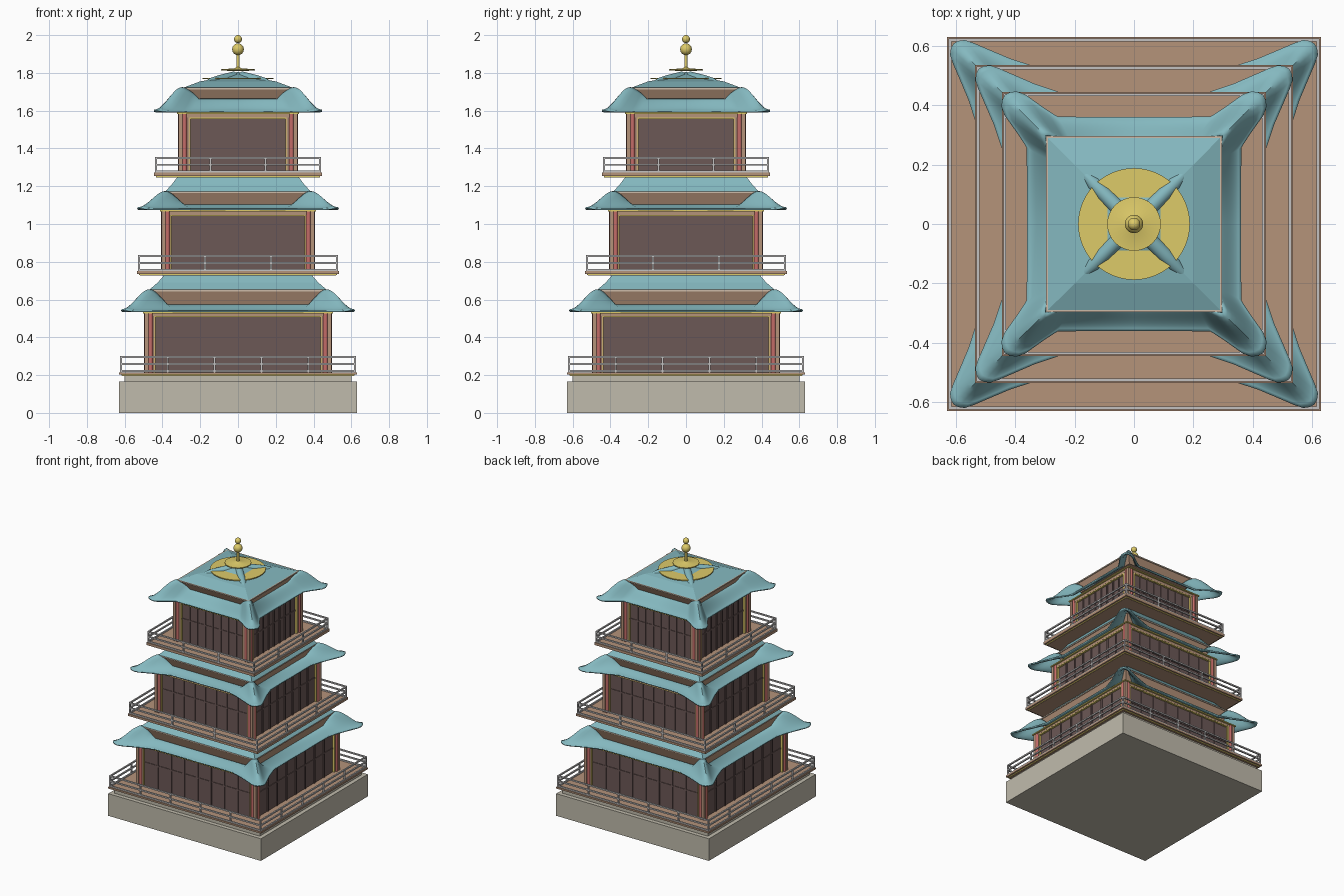
import bpy, bmesh, math
from mathutils import Matrix, Vector

cube = bpy.data.objects.get("Cube")
if cube:
    bpy.data.objects.remove(cube, do_unlink=True)


def linear(hexcode):
    vals = [int(hexcode[i:i + 2], 16) / 255 for i in (0, 2, 4)]
    return tuple(v / 12.92 if v < 0.04 else ((v + 0.055) / 1.055) ** 2.4 for v in vals) + (1,)


def material(name, hexcode):
    m = bpy.data.materials.new(name)
    m.use_nodes = True
    m.diffuse_color = linear(hexcode)
    m.node_tree.nodes["Principled BSDF"].inputs["Base Color"].default_value = linear(hexcode)
    return m


STONE = material("stone", "C0BBAC")
WOOD = material("tan wood", "B5937A")
TEAL = material("teal tile", "84B8BF")
PANEL = material("dark panel", "6C5856")
RED = material("red column", "C46C68")
GOLD = material("gold", "DECB69")
RAIL = material("grey rail", "C4C2C2")
TRIM = material("pale trim", "CDBBA8")


def finish(name, bm, mat, smooth=False):
    bmesh.ops.recalc_face_normals(bm, faces=bm.faces[:])
    me = bpy.data.meshes.new(name)
    bm.to_mesh(me)
    bm.free()
    ob = bpy.data.objects.new(name, me)
    bpy.context.scene.collection.objects.link(ob)
    me.materials.append(mat)
    if smooth:
        bpy.ops.object.select_all(action='DESELECT')
        ob.select_set(True)
        bpy.context.view_layer.objects.active = ob
        bpy.ops.object.shade_smooth_by_angle(angle=math.radians(50))
    return ob


def spin(i):
    return Matrix.Rotation(i * math.pi / 2, 4, 'Z')


def add_box(bm, x, y, z, turn=Matrix()):
    size = Matrix.Diagonal((x[1] - x[0], y[1] - y[0], z[1] - z[0], 1))
    mid = Matrix.Translation((sum(x) / 2, sum(y) / 2, sum(z) / 2))
    bmesh.ops.create_cube(bm, size=1, matrix=turn @ mid @ size)


def four_boxes(bm, x, y, z):
    for i in range(4):
        add_box(bm, x, y, z, spin(i))


def square_loft(name, mat, rings):
    """Stack of square rings given as (half width, height)."""
    bm = bmesh.new()
    loops = [[bm.verts.new((sx * h, sy * h, z)) for sx, sy in ((-1, -1), (1, -1), (1, 1), (-1, 1))]
             for h, z in rings]
    for a, b in zip(loops, loops[1:]):
        for i in range(4):
            j = (i + 1) % 4
            bm.faces.new((a[i], a[j], b[j], b[i]))
    bm.faces.new(loops[0][::-1])
    bm.faces.new(loops[-1])
    return finish(name, bm, mat)


def lathe(name, mat, profile, steps=32):
    bm = bmesh.new()
    verts = [bm.verts.new((r, 0, z)) for r, z in profile]
    edges = [bm.edges.new(p) for p in zip(verts, verts[1:])]
    bmesh.ops.spin(bm, geom=verts + edges, cent=(0, 0, 0), axis=(0, 0, 1),
                   angle=math.tau, steps=steps)
    bmesh.ops.remove_doubles(bm, verts=bm.verts[:], dist=0.0005)
    return finish(name, bm, mat, True)


def balcony(tag, half, z0, z1, rail_top, bays):
    square_loft(tag + "_deck", WOOD, [(half, z0 + 0.008), (half, z1)])
    square_loft(tag + "_deck_trim", GOLD, [(half - 0.012, z0 + 0.002), (half - 0.012, z0 + 0.008)])
    square_loft(tag + "_deck_underside", WOOD, [(half - 0.016, z0), (half - 0.016, z0 + 0.004)])
    bm = bmesh.new()
    r, t = half - 0.01, 0.005
    gap = (rail_top - z1) / 2.3
    for k in range(3):
        z = rail_top - k * gap
        four_boxes(bm, (-r - t, r + t), (-r - t, -r + t), (z - 2 * t, z))
    for k in range(bays):
        x = -r + 2 * r * k / bays
        four_boxes(bm, (x - t, x + t), (-r - t, -r + t), (z1, rail_top))
    finish(tag + "_railing", bm, RAIL)


def walls(tag, half, panel, z0, z1, head):
    core = half - 0.015
    square_loft(tag + "_walls", PANEL, [(core, z0), (core, z1)])
    # raised door battens
    bm = bmesh.new()
    n = 8
    for k in range(1, n):
        x = -panel + 2 * panel * k / n
        four_boxes(bm, (x - 0.006, x + 0.006), (-core - 0.006, -core), (z0, head))
    zm = z0 + (head - z0) * 0.6
    four_boxes(bm, (-panel, panel), (-core - 0.004, -core), (zm - 0.005, zm + 0.005))
    finish(tag + "_door_battens", bm, PANEL)
    # lintels and jambs
    bm = bmesh.new()
    four_boxes(bm, (-half, half), (-half, -core), (head + 0.006, z1))
    for s in (-1, 1):
        mid = s * (panel + 0.011)
        four_boxes(bm, (mid - 0.008, mid + 0.008), (-half + 0.002, -core), (z0, head + 0.01))
        four_boxes(bm, (s * half - 0.005, s * half + 0.005), (-half - 0.005, -core), (z0, z1))
    finish(tag + "_wall_frame", bm, WOOD)
    # gold edging around the doors and on top of the wall
    bm = bmesh.new()
    four_boxes(bm, (-panel - 0.003, panel + 0.003), (-half + 0.001, -core), (head, head + 0.006))
    for s in (-1, 1):
        four_boxes(bm, (s * panel - 0.003, s * panel + 0.003), (-half + 0.001, -core), (z0, head))
    add_box(bm, (-half - 0.012, half + 0.012), (-half - 0.012, half + 0.012), (z1, z1 + 0.008))
    finish(tag + "_gold_edging", bm, GOLD)
    # clustered corner columns
    bm = bmesh.new()
    for i in range(4):
        for x, y in ((half - 0.012, 0.012 - half), (half - 0.027, 0.006 - half),
                     (half - 0.006, 0.027 - half)):
            place = spin(i) @ Matrix.Translation((x, y, (z0 + z1) / 2))
            bmesh.ops.create_cone(bm, segments=12, radius1=0.013, radius2=0.013,
                                  depth=z1 - z0, cap_ends=True, matrix=place)
    finish(tag + "_corner_columns", bm, RED, True)


def roof(tag, eave, ze, zi, cap, zc, reach):
    """Band under the cap and a tiled skirt whose corners sweep up to the cap."""
    inner = cap - 0.035
    square_loft(tag + "_band", WOOD, [(inner, zi - 0.006), (cap - 0.004, zc - 0.004)])
    square_loft(tag + "_cap_rim", TRIM, [(cap, zc - 0.007), (cap, zc + 0.002)])
    k = cap
    # from the corner diagonal to the middle of a side
    top = [(k, k, zc), (k - 0.008, k, zc), (k - 0.016, k, zc - 0.002), (k - 0.028, k - 0.005, zc - 0.008),
           (k - 0.06, k - 0.02, (zc + zi) / 2), (k - 0.09, inner, zi), (0, inner, zi)]
    low = [(k + 0.137, k + 0.137, ze + 0.008), (k + 0.122, k + 0.145, ze + 0.006),
           (k + 0.10, k + 0.148, ze + 0.002), (k + 0.07, k + 0.138, ze),
           ((0.05 - reach) / 2 + k, (k + 0.12 + eave) / 2, ze), (k - reach, eave, ze), (0, eave, ze)]
    # how early each strip drops towards the eave
    drop = [1, 0.92, 0.8, 0.7, 0.75, 0.9, 0.9]
    rows = 10
    bm = bmesh.new()
    for i in range(4):
        for mirror in (1, -1):
            strips = []
            for (ax, ay, az), (bx, by, bz), q in zip(top, low, drop):
                strip = []
                for r in range(rows + 1):
                    v = r / rows
                    f = (3 * v * v - 2 * v ** 3) ** q
                    p = Vector((mirror * (ax + (bx - ax) * v), -(ay + (by - ay) * v), az + (bz - az) * f))
                    strip.append(bm.verts.new(spin(i) @ p))
                strips.append(strip)
            for a, b in zip(strips, strips[1:]):
                for r in range(rows):
                    bm.faces.new((a[r], b[r], b[r + 1], a[r + 1]))
    bmesh.ops.remove_doubles(bm, verts=bm.verts[:], dist=0.0005)
    skirt = finish(tag + "_skirt", bm, TEAL, True)
    thick = skirt.modifiers.new("thickness", 'SOLIDIFY')
    thick.thickness = 0.009
    thick.offset = 0


# stone base
square_loft("stone_base", STONE, [(0.63, 0), (0.63, 0.165)])
square_loft("stone_step", STONE, [(0.60, 0.165), (0.60, 0.197)])

# three storeys
balcony("lower", 0.63, 0.195, 0.215, 0.30, 5)
walls("lower", 0.49, 0.44, 0.215, 0.527, 0.508)
roof("lower_roof", 0.525, 0.538, 0.57, 0.47, 0.65, 0.15)
square_loft("lower_roof_cap", TEAL, [(0.47, 0.652), (0.425, 0.69), (0.39, 0.73)])

balcony("middle", 0.535, 0.727, 0.75, 0.835, 3)
walls("middle", 0.40, 0.355, 0.75, 1.067, 1.042)
roof("middle_roof", 0.438, 1.078, 1.10, 0.385, 1.17, 0.15)
square_loft("middle_roof_cap", TEAL, [(0.385, 1.172), (0.35, 1.21), (0.32, 1.25)])

balcony("upper", 0.445, 1.245, 1.272, 1.355, 3)
walls("upper", 0.31, 0.255, 1.272, 1.582, 1.557)
roof("upper_roof", 0.36, 1.595, 1.66, 0.297, 1.72, 0.04)
square_loft("upper_roof_cap", TEAL, [(0.289, 1.722), (0.20, 1.755), (0.095, 1.772), (0.004, 1.805)])

# rounded hip ridges on the top roof
for i in range(4):
    curve = bpy.data.curves.new("hip_ridge", 'CURVE')
    curve.dimensions = '3D'
    curve.bevel_depth = 0.026
    curve.use_fill_caps = True
    path = curve.splines.new('POLY')
    points = [(0.02, 1.782, 1), (0.10, 1.762, 1), (0.135, 1.752, 0.95), (0.175, 1.742, 0.5)]
    path.points.add(len(points) - 1)
    for p, (c, z, r) in zip(path.points, points):
        p.co = (c, c, z, 1)
        p.radius = r
    ridge = bpy.data.objects.new("hip_ridge", curve)
    ridge.rotation_euler.z = i * math.pi / 2
    curve.materials.append(TEAL)
    bpy.context.scene.collection.objects.link(ridge)

# gold finial
lathe("finial_ring", GOLD, [(0, 1.767), (0.188, 1.767), (0.188, 1.774), (0, 1.774)], 48)
lathe("finial_dish", GOLD, [(0, 1.81), (0.09, 1.812), (0.09, 1.819), (0.02, 1.824),
                            (0.009, 1.83), (0.009, 1.93), (0, 1.93)])
for name, z, r in (("finial_ball", 1.925, 0.031), ("finial_top_ball", 1.979, 0.021)):
    bm = bmesh.new()
    bmesh.ops.create_uvsphere(bm, u_segments=24, v_segments=14, radius=r,
                              matrix=Matrix.Translation((0, 0, z)))
    finish(name, bm, GOLD, True)
